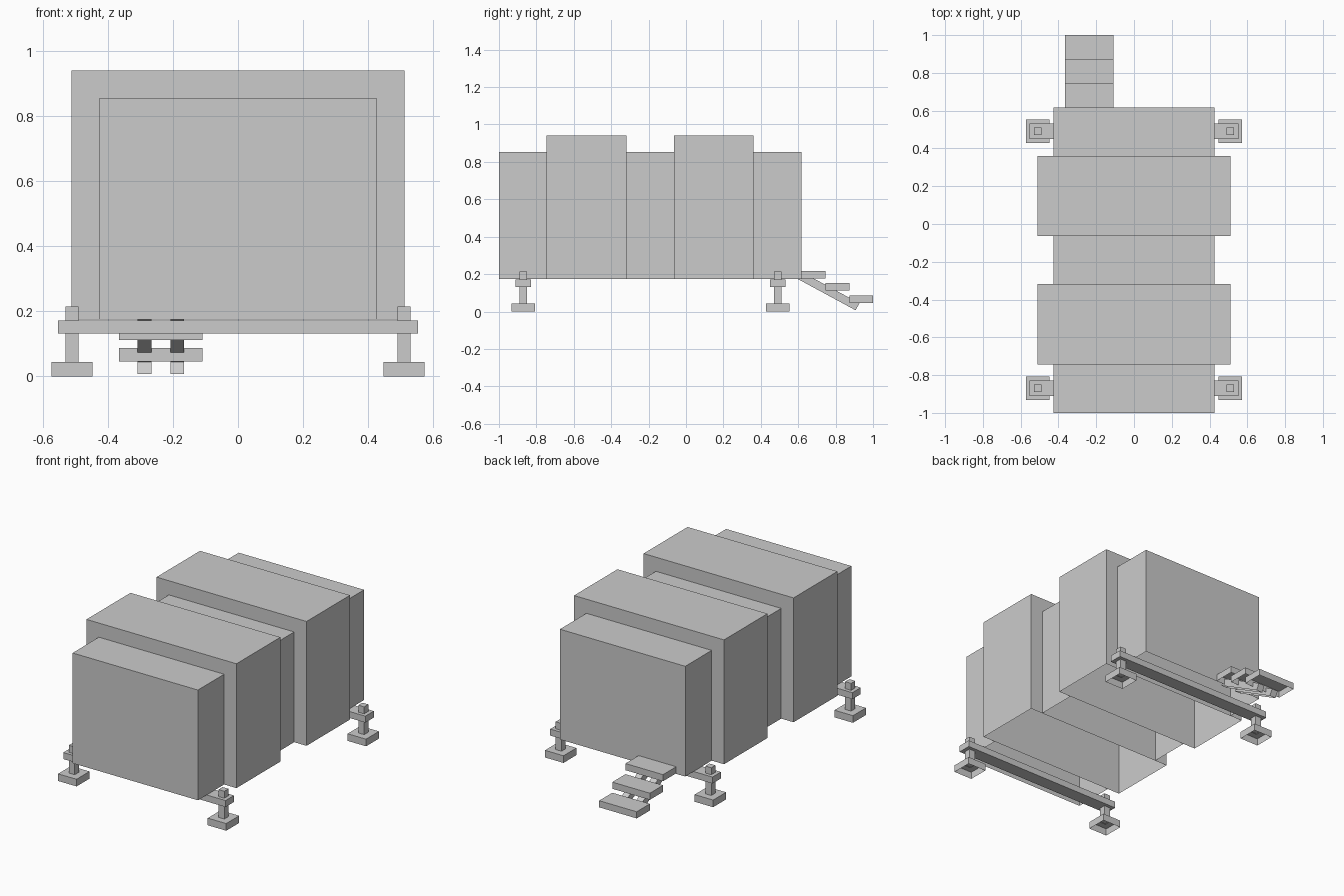
import bpy
import bmesh
import math
from mathutils import Matrix, Vector

cube = bpy.data.objects.get("Cube")
if cube:
    bpy.data.objects.remove(cube, do_unlink=True)

grey = bpy.data.materials.new("light_grey")
grey.use_nodes = True
colour = (0.6, 0.6, 0.6, 1)
grey.diffuse_color = colour
grey.node_tree.nodes["Principled BSDF"].inputs["Base Color"].default_value = colour


def box(name, lo, hi, open_sides=("-z",), tilt=0.0, pivot=(0, 0, 0)):
    """Box between two corners, without the sides named, tilted about x at pivot."""
    lo, hi = Vector(lo), Vector(hi)
    bm = bmesh.new()
    bmesh.ops.create_cube(bm, size=1)
    bm.normal_update()
    axes = {"-z": (0, 0, -1), "-y": (0, -1, 0), "+y": (0, 1, 0)}
    drop = [f for f in bm.faces
            if any(f.normal.dot(Vector(axes[s])) > 0.9 for s in open_sides)]
    bmesh.ops.delete(bm, geom=drop, context="FACES")
    bmesh.ops.scale(bm, vec=hi - lo, verts=bm.verts)
    bmesh.ops.translate(bm, vec=(lo + hi) / 2, verts=bm.verts)
    bmesh.ops.rotate(bm, cent=pivot, matrix=Matrix.Rotation(tilt, 3, "X"), verts=bm.verts)
    mesh = bpy.data.meshes.new(name)
    bm.to_mesh(mesh)
    bm.free()
    mesh.materials.append(grey)
    obj = bpy.data.objects.new(name, mesh)
    bpy.context.collection.objects.link(obj)
    return obj


# Cabin: alternating narrow and wide bays, open underneath
FLOOR = 0.174
narrow, wide = (0.427, 0.853), (0.511, 0.94)
bays = [
    ("front_bay", -1.0, -0.745, narrow, ("-z", "+y")),
    ("front_wide_bay", -0.745, -0.317, wide, ("-z",)),
    ("middle_bay", -0.317, -0.063, narrow, ("-z", "-y", "+y")),
    ("back_wide_bay", -0.063, 0.36, wide, ("-z",)),
    ("back_bay", 0.36, 0.617, narrow, ("-z", "-y")),
]
for name, y0, y1, (half, top), missing in bays:
    box(name, (-half, y0, FLOOR), (half, y1, top), missing)

# Cross beams, each carried by a post and foot at both ends
for end, y in (("front", -0.87), ("back", 0.491)):
    box(end + "_beam", (-0.553, y - 0.041, 0.132), (0.553, y + 0.041, 0.172), ())
    for side, x in (("right", -0.51), ("left", 0.51)):
        label = end + "_" + side
        box(label + "_post", (x - 0.02, y - 0.02, 0.04), (x + 0.02, y + 0.02, 0.215))
        box(label + "_foot", (x - 0.063, y - 0.063, 0), (x + 0.063, y + 0.063, 0.044))

# Steps at the back
for i in range(3):
    y, z = 0.617 + i * 0.128, 0.177 - i * 0.0655
    box(f"step_{i + 1}", (-0.365, y, z), (-0.109, y + 0.128, z + 0.041))

# Sloping rails under the steps
start = Vector((0, 0.59, 0.178))
for side, x in (("right", -0.287), ("left", -0.187)):
    box(side + "_step_rail",
        (x - 0.021, start.y, start.z), (x + 0.021, start.y + 0.36, start.z + 0.043),
        tilt=-math.radians(28.4), pivot=start)
